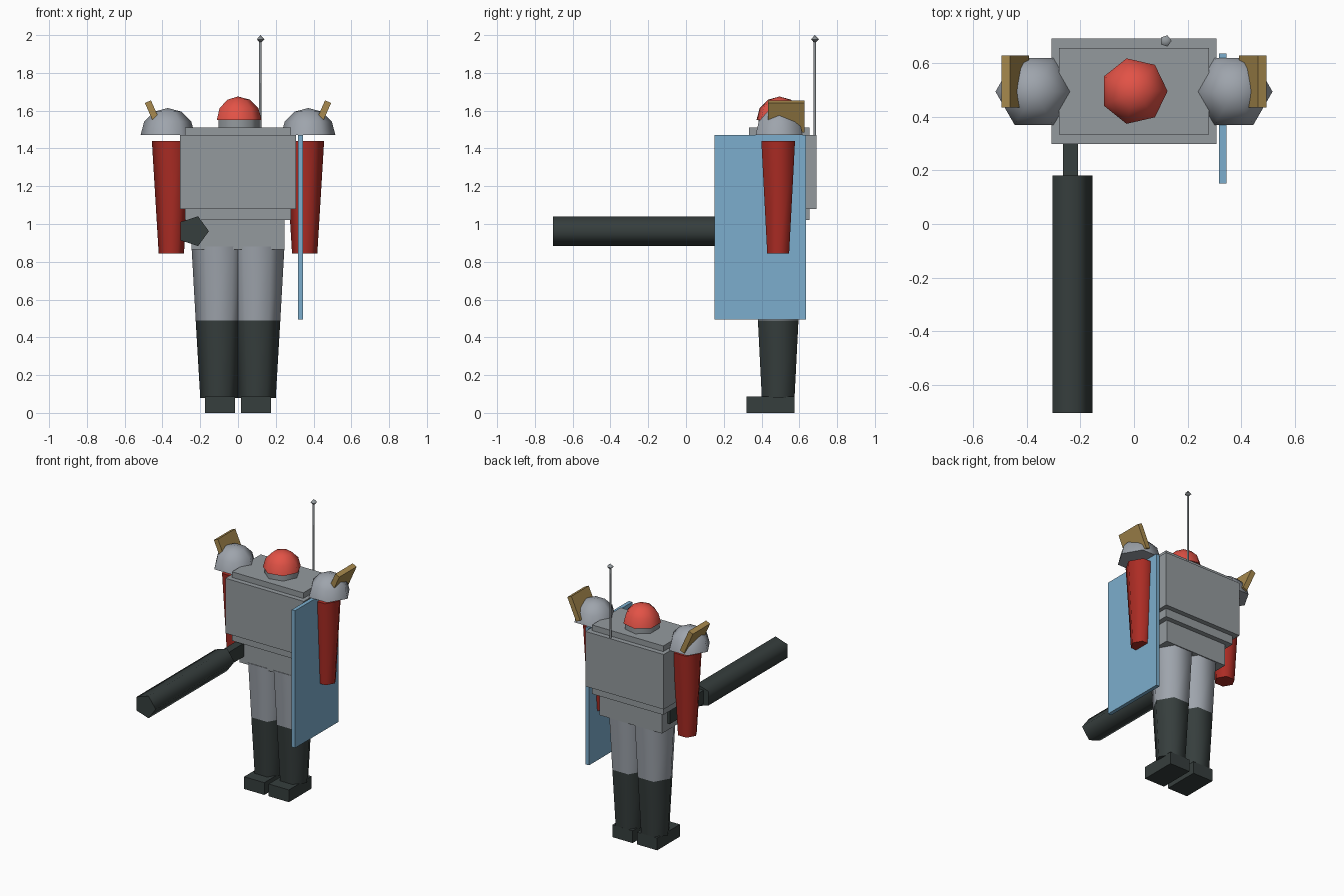
import bpy, bmesh
from math import sin, cos, pi, radians
from mathutils import Matrix

cube = bpy.data.objects.get("Cube")
if cube:
    bpy.data.objects.remove(cube, do_unlink=True)


def material(name, r, g, b):
    """Flat material from 0-255 display colour, stored as linear values."""
    lin = [((c / 255 + 0.055) / 1.055) ** 2.4 for c in (r, g, b)] + [1.0]
    m = bpy.data.materials.new(name)
    m.use_nodes = True
    m.diffuse_color = lin
    m.node_tree.nodes["Principled BSDF"].inputs["Base Color"].default_value = lin
    return m


GREY = material("armour_grey", 148, 154, 158)
PALE = material("plate_grey", 158, 164, 172)
DARK = material("charcoal", 54, 62, 61)
RED = material("helmet_red", 226, 82, 70)
DEEP = material("sleeve_red", 172, 44, 36)
BLUE = material("shield_blue", 124, 174, 205)
GOLD = material("brass", 168, 138, 78)


def finish(name, bm, mat, smooth=False):
    bmesh.ops.recalc_face_normals(bm, faces=bm.faces)
    mesh = bpy.data.meshes.new(name)
    bm.to_mesh(mesh)
    bm.free()
    mesh.materials.append(mat)
    ob = bpy.data.objects.new(name, mesh)
    bpy.context.collection.objects.link(ob)
    if smooth:
        bpy.ops.object.select_all(action='DESELECT')
        ob.select_set(True)
        bpy.context.view_layer.objects.active = ob
        bpy.ops.object.shade_smooth_by_angle(angle=radians(75))
    return ob


def box(name, mat, x, y, z, tilt=0):
    """Box from (low, high) ranges, optionally tilted about the y axis."""
    bm = bmesh.new()
    size = [b - a for a, b in (x, y, z)]
    mid = [(a + b) / 2 for a, b in (x, y, z)]
    bmesh.ops.create_cube(bm, size=1, matrix=Matrix.Translation(mid)
                          @ Matrix.Rotation(tilt, 4, 'Y') @ Matrix.Diagonal(size + [1]))
    return finish(name, bm, mat)


def lathe(name, mat, sides, profile, centre, turn=Matrix()):
    """Few-sided turned shape; profile is (radius, height), radius 0 is a pole."""
    bm = bmesh.new()
    rings = []
    for r, z in profile:
        count = sides if r else 1
        rings.append([bm.verts.new((r * cos(2 * pi * i / sides), r * sin(2 * pi * i / sides), z))
                      for i in range(count)])
    for low, high in zip(rings, rings[1:]):
        for i in range(sides):
            j = (i + 1) % sides
            quad = [low[i % len(low)], low[j % len(low)], high[j % len(high)], high[i % len(high)]]
            bm.faces.new(list(dict.fromkeys(quad)))
    for ring in (rings[0], rings[-1]):
        if len(ring) > 1:
            bm.faces.new(ring)
    bm.transform(Matrix.Translation(centre) @ turn)
    return finish(name, bm, mat, smooth=True)


def dome(r):
    return [(r * cos(radians(a)), r * sin(radians(a))) for a in (0, 30, 60)] + [(0, r)]


# Torso
box("chest", GREY, (-0.308, 0.308), (0.298, 0.69), (1.08, 1.47))
box("torso_core", GREY, (-0.28, 0.28), (0.333, 0.655), (1.02, 1.51))
box("pelvis", GREY, (-0.245, 0.245), (0.365, 0.62), (0.865, 1.02))

# Head
lathe("neck", GREY, 7, [(0.115, 1.5), (0.115, 1.55)], (0, 0.495, 0))
lathe("helmet", RED, 7, dome(0.125), (0, 0.495, 1.55))

# Paired limbs and shoulder armour
for s, side in ((1, "left"), (-1, "right")):
    lathe(side + "_shoulder", PALE, 6, dome(0.144), (s * 0.372, 0.493, 1.47))
    fin = 0.4425 * s
    box(side + "_shoulder_fin", GOLD, (fin - 0.0175, fin + 0.0175), (0.433, 0.628),
        (1.485, 1.655), tilt=s * radians(24))
    lathe(side + "_arm", DEEP, 6, [(0.067, 0.845), (0.103, 1.44)], (s * 0.353, 0.488, 0))
    lathe(side + "_thigh", PALE, 6, [(0.124, 0.49), (0.146, 0.88)], (s * 0.1, 0.488, 0))
    lathe(side + "_boot", DARK, 6, [(0.1, 0.08), (0.124, 0.49)], (s * 0.1, 0.488, 0))
    box(side + "_foot", DARK, sorted((s * 0.017, s * 0.176)), (0.32, 0.575), (0, 0.087))

# Shield carried on the left
box("shield", BLUE, (0.317, 0.344), (0.15, 0.635), (0.495, 1.47))

# Cannon carried on the right
box("cannon_grip", DARK, (-0.265, -0.208), (0.17, 0.56), (0.915, 1.01))
lathe("cannon_barrel", DARK, 5, [(0.083, -0.18), (0.083, 0.703)], (-0.237, 0, 0.962),
      Matrix.Rotation(pi / 2, 4, 'X'))

# Antenna on the back
lathe("antenna_rod", GREY, 5, [(0.007, 1.4), (0.007, 1.975)], (0.118, 0.682, 0))
lathe("antenna_tip", GREY, 5, [(0, -0.022), (0.022, 0), (0, 0.022)], (0.118, 0.682, 1.978))
